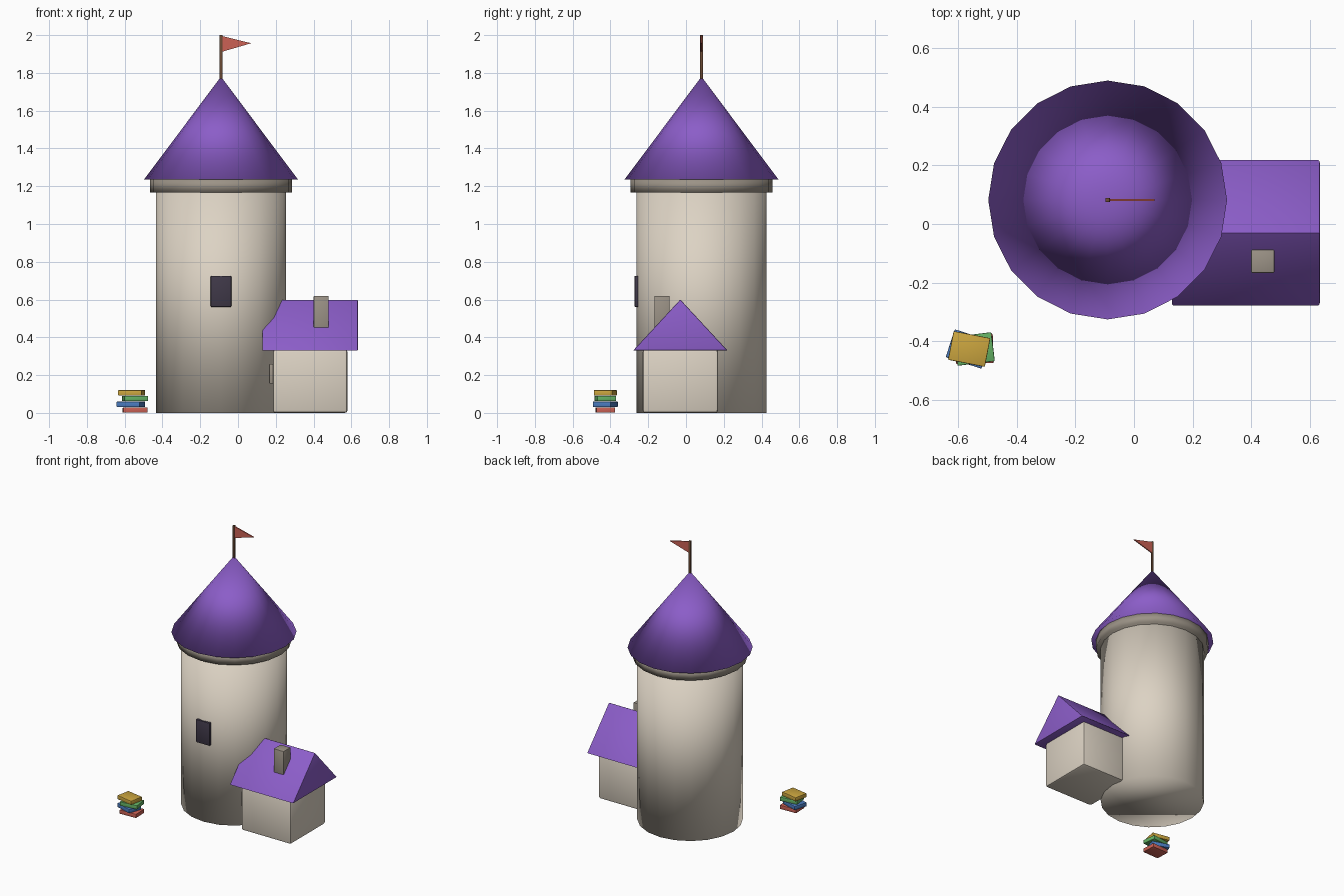
import bpy, math

cube = bpy.data.objects.get("Cube")
if cube:
    bpy.data.objects.remove(cube, do_unlink=True)


def material(name, colour):
    m = bpy.data.materials.new(name)
    m.use_nodes = True
    m.diffuse_color = (*colour, 1)
    bsdf = next(n for n in m.node_tree.nodes if n.type == 'BSDF_PRINCIPLED')
    bsdf.inputs["Base Color"].default_value = (*colour, 1)
    return m


plaster = material("plaster", (0.72, 0.65, 0.55))
purple = material("purple roof", (0.26, 0.11, 0.58))
stone = material("grey stone", (0.33, 0.29, 0.24))
dark = material("dark glass", (0.05, 0.04, 0.065))
wood = material("brown wood", (0.15, 0.07, 0.035))
red = material("red", (0.6, 0.12, 0.09))
blue = material("blue", (0.07, 0.2, 0.52))
green = material("green", (0.13, 0.45, 0.13))
yellow = material("yellow", (0.6, 0.38, 0.05))


def bevel(o, width):
    mod = o.modifiers.new("bevel", 'BEVEL')
    mod.width, mod.segments = width, 2
    bpy.ops.object.select_all(action='DESELECT')
    o.select_set(True)
    bpy.context.view_layer.objects.active = o
    bpy.ops.object.modifier_apply(modifier="bevel")
    bpy.ops.object.shade_smooth_by_angle(angle=math.radians(35))


def box(name, mat, centre, size, edge=0.004, turn=0):
    bpy.ops.mesh.primitive_cube_add(size=1, location=centre)
    o = bpy.context.object
    o.name = name
    o.scale = size
    bpy.ops.object.transform_apply(location=False, rotation=False, scale=True)
    o.rotation_euler.z = math.radians(turn)
    o.data.materials.append(mat)
    bevel(o, edge)
    return o


def round_part(name, mat, x, y, low, high, r1, r2, sides=20):
    # fully smooth, including the rim, so the caps blend into the sides
    bpy.ops.mesh.primitive_cone_add(vertices=sides, radius1=r1, radius2=r2, depth=high - low,
                                    location=(x, y, (low + high) / 2))
    o = bpy.context.object
    o.name = name
    o.data.materials.append(mat)
    bpy.ops.object.shade_smooth()
    return o


def prism(name, mat, outline, depth_axis, start, end):
    # extrude a triangle along x or y
    def point(a, z, d):
        return (d, a, z) if depth_axis == 'x' else (a, d, z)
    verts = [point(a, z, d) for d in (start, end) for a, z in outline]
    faces = [(0, 2, 1), (3, 4, 5)] + [(i, (i + 1) % 3, (i + 1) % 3 + 3, i + 3) for i in range(3)]
    if depth_axis == 'y':
        faces = [f[::-1] for f in faces]
    me = bpy.data.meshes.new(name)
    me.from_pydata(verts, [], faces)
    o = bpy.data.objects.new(name, me)
    bpy.context.collection.objects.link(o)
    me.materials.append(mat)
    return o


# Tower
TX, TY = -0.09, 0.082
round_part("tower_wall", plaster, TX, TY, 0, 1.17, 0.345, 0.345)
round_part("tower_ring", stone, TX, TY, 1.168, 1.236, 0.375, 0.375)
round_part("tower_roof", purple, TX, TY, 1.235, 1.78, 0.408, 0)
box("tower_window", dark, (TX, TY - 0.34, 0.643), (0.11, 0.03, 0.165), 0.006)

# Flag
box("flag_pole", wood, (TX, TY, 1.88), (0.015, 0.015, 0.24), 0.002)
prism("flag", red, [(TX + 0.006, 1.995), (TX + 0.006, 1.912), (TX + 0.16, 1.957)], 'y',
      TY - 0.004, TY + 0.004)

# Side house
HX, HY = 0.382, -0.03
box("house_wall", plaster, (HX, HY, 0.168), (0.396, 0.4, 0.336), 0.015)
roof = prism("house_roof", purple, [(HY - 0.25, 0.33), (HY + 0.25, 0.33), (HY, 0.6)], 'x',
             HX - 0.253, HX + 0.253)
bevel(roof, 0.005)
box("chimney", stone, (0.44, -0.127, 0.525), (0.08, 0.08, 0.19), 0.005)
box("house_side_block", stone, (0.182, -0.15, 0.207), (0.034, 0.1, 0.105), 0.004)

# Stack of books: name, colour, x, turn
books = [("red_book", red, -0.545, 2), ("blue_book", blue, -0.567, -18),
         ("green_book", green, -0.545, 7), ("yellow_book", yellow, -0.563, -11)]
for i, (name, mat, x, turn) in enumerate(books):
    box(name, mat, (x, -0.427, 0.015 + 0.0305 * i), (0.128, 0.1, 0.028), 0.003, turn)
